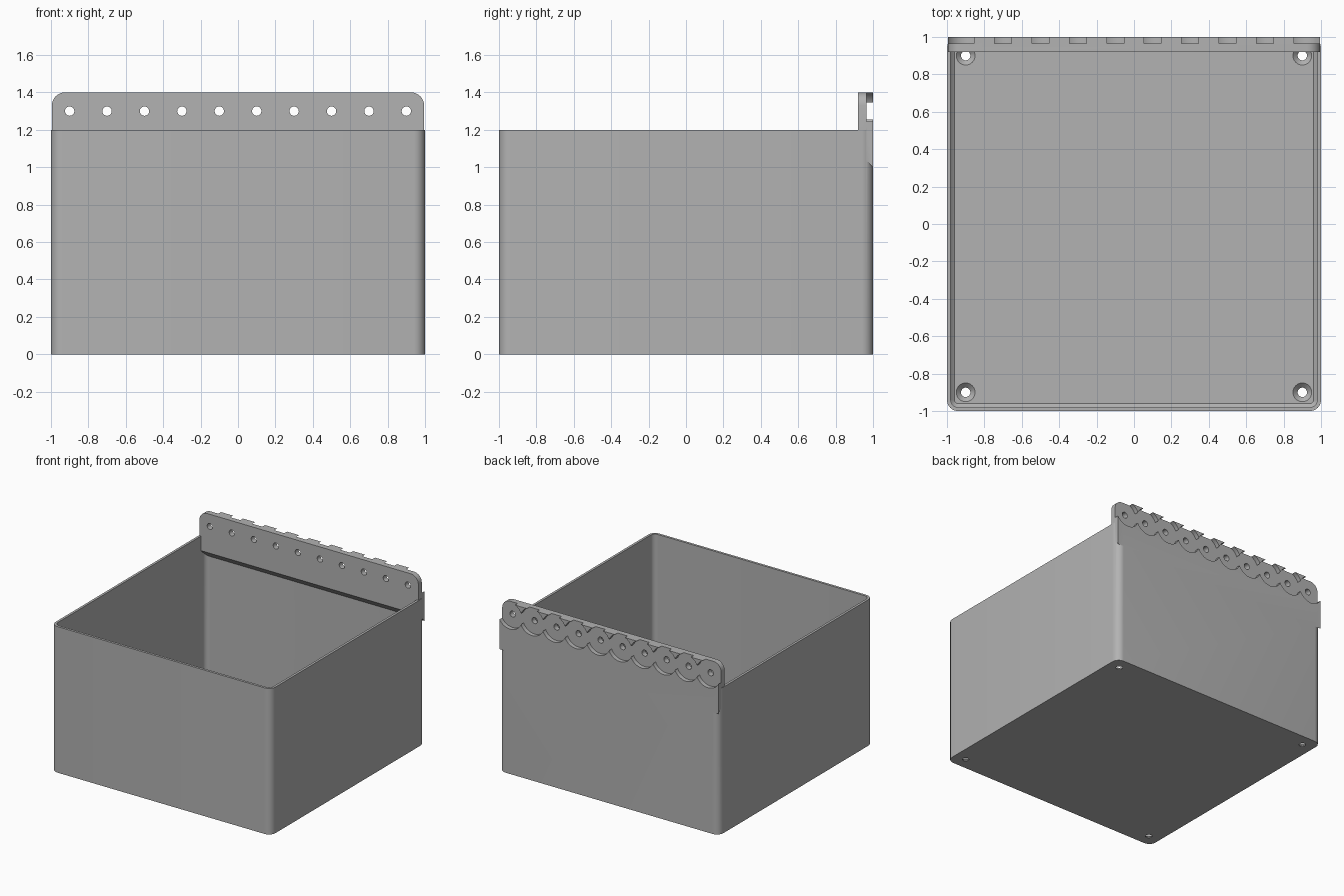
import bpy, bmesh, math

if "Cube" in bpy.data.objects:
    bpy.data.objects.remove(bpy.data.objects["Cube"], do_unlink=True)

grey = bpy.data.materials.new("plain_grey")
grey.use_nodes = True
COLOUR = (0.448, 0.448, 0.448, 1)
grey.diffuse_color = COLOUR
grey.node_tree.nodes["Principled BSDF"].inputs["Base Color"].default_value = COLOUR


def make_object(name, bm):
    bmesh.ops.recalc_face_normals(bm, faces=bm.faces)
    mesh = bpy.data.meshes.new(name)
    bm.to_mesh(mesh)
    bm.free()
    mesh.materials.append(grey)
    obj = bpy.data.objects.new(name, mesh)
    bpy.context.collection.objects.link(obj)
    return obj


def arc(cx, cy, radius, start, steps=8):
    angles = [start + math.pi / 2 * i / steps for i in range(steps + 1)]
    return [(cx + radius * math.cos(a), cy + radius * math.sin(a)) for a in angles]


def rounded_square(half, radius):
    c = half - radius
    points = []
    for k, (sx, sy) in enumerate([(1, 1), (-1, 1), (-1, -1), (1, -1)]):
        points += arc(sx * c, sy * c, radius, k * math.pi / 2)
    return points


def loft(name, rings):
    """Join equal rings of 3D points and cap both ends."""
    bm = bmesh.new()
    loops = [[bm.verts.new(p) for p in ring] for ring in rings]
    for a, b in zip(loops, loops[1:]):
        for i in range(len(a)):
            j = (i + 1) % len(a)
            bm.faces.new((a[i], a[j], b[j], b[i]))
    bm.faces.new(loops[0])
    bm.faces.new(loops[-1])
    return make_object(name, bm)


def round_cutter(centre, axis, sections, sides=48):
    """Turned cutter: sections are (position along axis, radius)."""
    rings = []
    for along, radius in sections:
        ring = []
        for i in range(sides):
            a = 2 * math.pi * i / sides
            u, v = centre[0] + radius * math.cos(a), centre[1] + radius * math.sin(a)
            ring.append((u, along, v) if axis == "Y" else (u, v, along))
        rings.append(ring)
    cutter = loft("cutter", rings)
    cutter.hide_render = True
    return cutter


def combine(target, other, operation):
    mod = target.modifiers.new("combine", "BOOLEAN")
    mod.operation = operation
    mod.solver = "EXACT"
    mod.object = other
    bpy.context.view_layer.objects.active = target
    bpy.ops.object.modifier_apply(modifier=mod.name)
    bpy.data.objects.remove(other, do_unlink=True)


# Open box: outer wall, rim, inner wall, sloped foot and floor
WALL, FLOOR, HEIGHT = 0.02, 0.03, 1.2
levels = [(1, 0.06, 0), (1, 0.06, HEIGHT), (1 - WALL, 0.04, HEIGHT),
          (1 - WALL, 0.04, FLOOR + 0.02), (0.968, 0.028, FLOOR + 0.006),
          (0.96, 0.02, FLOOR)]
box = loft("storage_box", [[(x, y, z) for x, y in rounded_square(half, r)]
                           for half, r, z in levels])

# Hanging rail along the back, with a sloped underside
HALF, TOP, BEND = 0.995, 1.4, 0.07
upper = (arc(HALF - BEND, TOP - BEND, BEND, 0)
         + arc(BEND - HALF, TOP - BEND, BEND, math.pi / 2))
rings = []
for y, bottom in [(0.92, 1.08), (1.0, 1.0)]:
    outline = upper + [(-HALF, bottom), (HALF, bottom)]
    rings.append([(x, y, z) for x, z in outline])
combine(box, loft("rail", rings), "UNION")

# Scalloped recesses and screw holes in the rail
for i in range(10):
    centre = (-0.9 + 0.2 * i, 1.3)
    combine(box, round_cutter(centre, "Y", [(0.965, 0.11), (1.1, 0.11)]), "DIFFERENCE")
    combine(box, round_cutter(centre, "Y", [(0.88, 0.025), (1.1, 0.025)], 24), "DIFFERENCE")

# Countersunk holes in the floor corners
for sx in (-0.9, 0.9):
    for sy in (-0.9, 0.9):
        profile = [(-0.1, 0.025), (0.005, 0.025), (FLOOR, 0.05), (FLOOR + 0.03, 0.05)]
        combine(box, round_cutter((sx, sy), "Z", profile, 32), "DIFFERENCE")

bpy.ops.object.select_all(action="DESELECT")
box.select_set(True)
bpy.context.view_layer.objects.active = box
bpy.ops.object.shade_smooth_by_angle(angle=math.radians(30))
